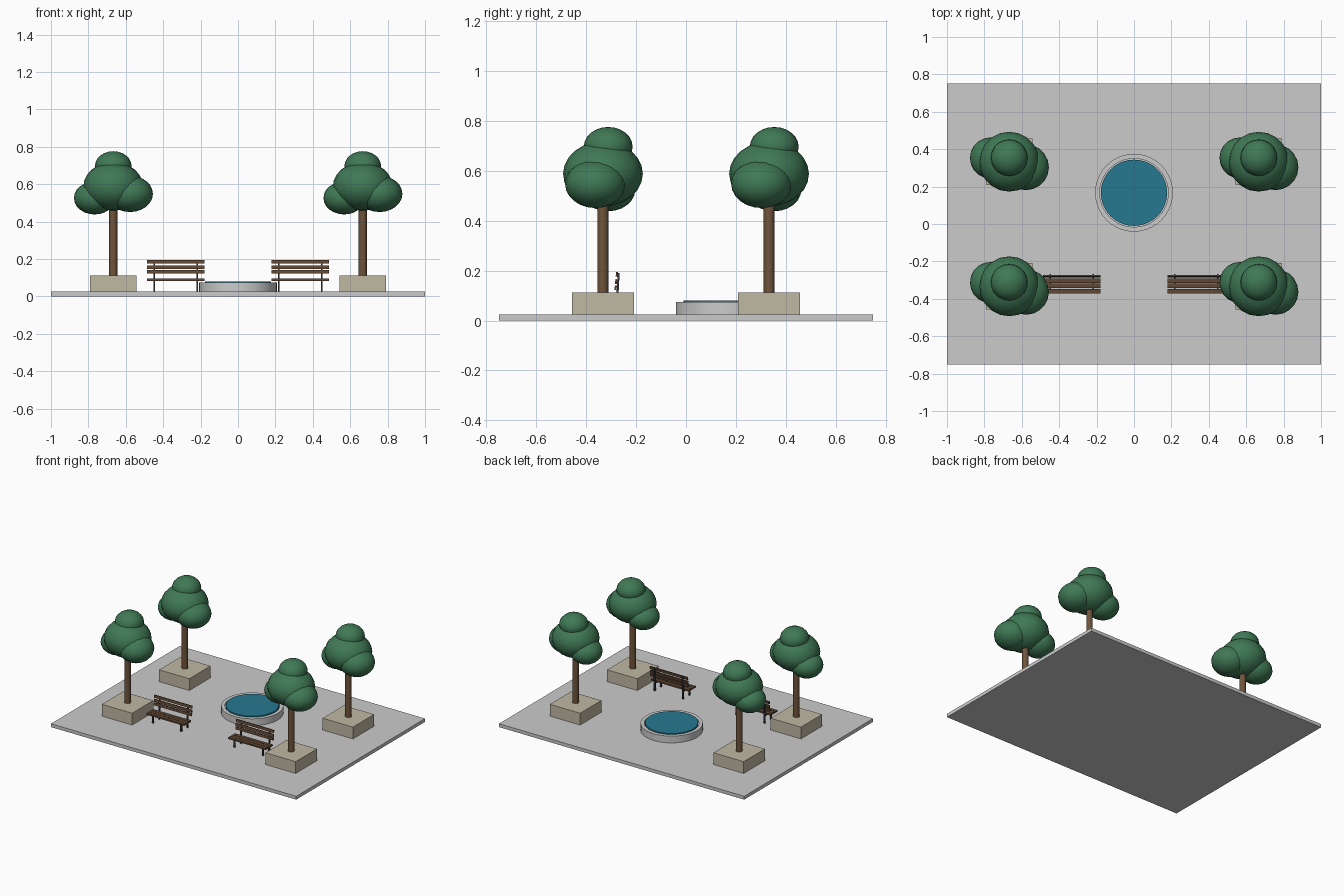
import bpy, math

if "Cube" in bpy.data.objects:
    bpy.data.objects.remove(bpy.data.objects["Cube"])


def material(name, rgb):
    m = bpy.data.materials.new(name)
    m.diffuse_color = (*rgb, 1)
    m.use_nodes = True
    m.node_tree.nodes["Principled BSDF"].inputs["Base Color"].default_value = m.diffuse_color
    return m


PLANTER = material("pale_stone", (0.53, 0.48, 0.37))
BARK = material("bark", (0.16, 0.09, 0.045))
LEAF = material("leaf", (0.05, 0.19, 0.09))
WOOD = material("bench_wood", (0.12, 0.065, 0.035))
IRON = material("dark_iron", (0.035, 0.04, 0.045))
WATER = material("water", (0.02, 0.19, 0.28))


def finish(name, mat, smooth=False):
    o = bpy.context.object
    o.name = name
    if mat:
        o.data.materials.append(mat)
    if smooth:
        bpy.ops.object.shade_smooth_by_angle(angle=math.radians(40))
    return o


def box(name, center, size, mat=None, tilt=0):
    bpy.ops.mesh.primitive_cube_add(size=1, location=center, rotation=(tilt, 0, 0))
    bpy.context.object.scale = size
    return finish(name, mat)


def cylinder(name, x, y, r, z0, z1, mat=None, sides=16):
    bpy.ops.mesh.primitive_cylinder_add(vertices=sides, radius=r, depth=z1 - z0,
                                        location=(x, y, (z0 + z1) / 2))
    return finish(name, mat, True)


def blob(name, center, r, rz):
    bpy.ops.mesh.primitive_uv_sphere_add(segments=20, ring_count=12, radius=1, location=center)
    bpy.context.object.scale = (r, r, rz)
    bpy.ops.object.transform_apply(location=False, rotation=False)
    return finish(name, LEAF, True)


def basin(x, y):
    # Lathe a shallow cup profile (radius, height)
    profile = [(0, .025), (.208, .025), (.208, .075), (.183, .075), (.183, .062), (0, .062)]
    n, k = 40, len(profile)
    verts = [(r * math.cos(2 * math.pi * i / n), r * math.sin(2 * math.pi * i / n), z)
             for i in range(n) for r, z in profile]
    faces = [(i * k + j, (i + 1) % n * k + j, (i + 1) % n * k + j + 1, i * k + j + 1)
             for i in range(n) for j in range(k - 1)]
    me = bpy.data.meshes.new("basin")
    me.from_pydata(verts, [], faces)
    o = bpy.data.objects.new("basin", me)
    o.location = (x, y, 0)
    bpy.context.collection.objects.link(o)
    bpy.context.view_layer.objects.active = o
    bpy.ops.object.select_all(action='DESELECT')
    o.select_set(True)
    bpy.ops.object.mode_set(mode='EDIT')
    bpy.ops.mesh.select_all(action='SELECT')
    bpy.ops.mesh.remove_doubles(threshold=1e-5)
    bpy.ops.mesh.normals_make_consistent(inside=False)
    bpy.ops.object.mode_set(mode='OBJECT')
    bpy.ops.object.shade_smooth_by_angle(angle=math.radians(40))


def tree(x, y):
    box("planter", (x, y, .0685), (.247, .247, .087), PLANTER)
    cylinder("trunk", x, y, .0215, .11, .52, BARK, 12)
    blob("crown", (x, y, .588), .16, .13)
    blob("crown_right", (x + .09, y - .03, .548), .122, .097)
    blob("crown_left", (x - .1, y + .02, .526), .11, .088)
    blob("crown_top", (x, y + .021, .697), .098, .079)


def bench(x):
    # Seat boards
    for y in (-.359, -.331, -.303):
        box("seat_slat", (x, y, .089), (.308, .025, .011), WOOD)
    # Slightly leaning back boards
    for y, z in ((-.282, .131), (-.28, .156), (-.277, .185)):
        box("back_slat", (x, y, z), (.308, .008, .019), WOOD, math.radians(-8))
    # Iron legs, seat rails and back posts
    for lx in (x - .115, x + .115):
        box("front_leg", (lx, -.35, .055), (.01, .01, .06), IRON)
        box("back_leg", (lx, -.276, .055), (.01, .01, .06), IRON)
        box("seat_rail", (lx, -.317, .081), (.01, .092, .008), IRON)
        box("back_post", (lx, -.273, .135), (.01, .008, .112), IRON, math.radians(-3))


# Paved ground
box("paving", (0, 0, .0125), (2, 1.5, .025))

# Pool
basin(0, .167)
cylinder("pool_water", 0, .167, .177, .06, .08, WATER, 40)

# Four planted trees and two benches
for sx in (-1, 1):
    bench(sx * .333)
    for sy in (-1, 1):
        tree(sx * .667, sy * .333)
